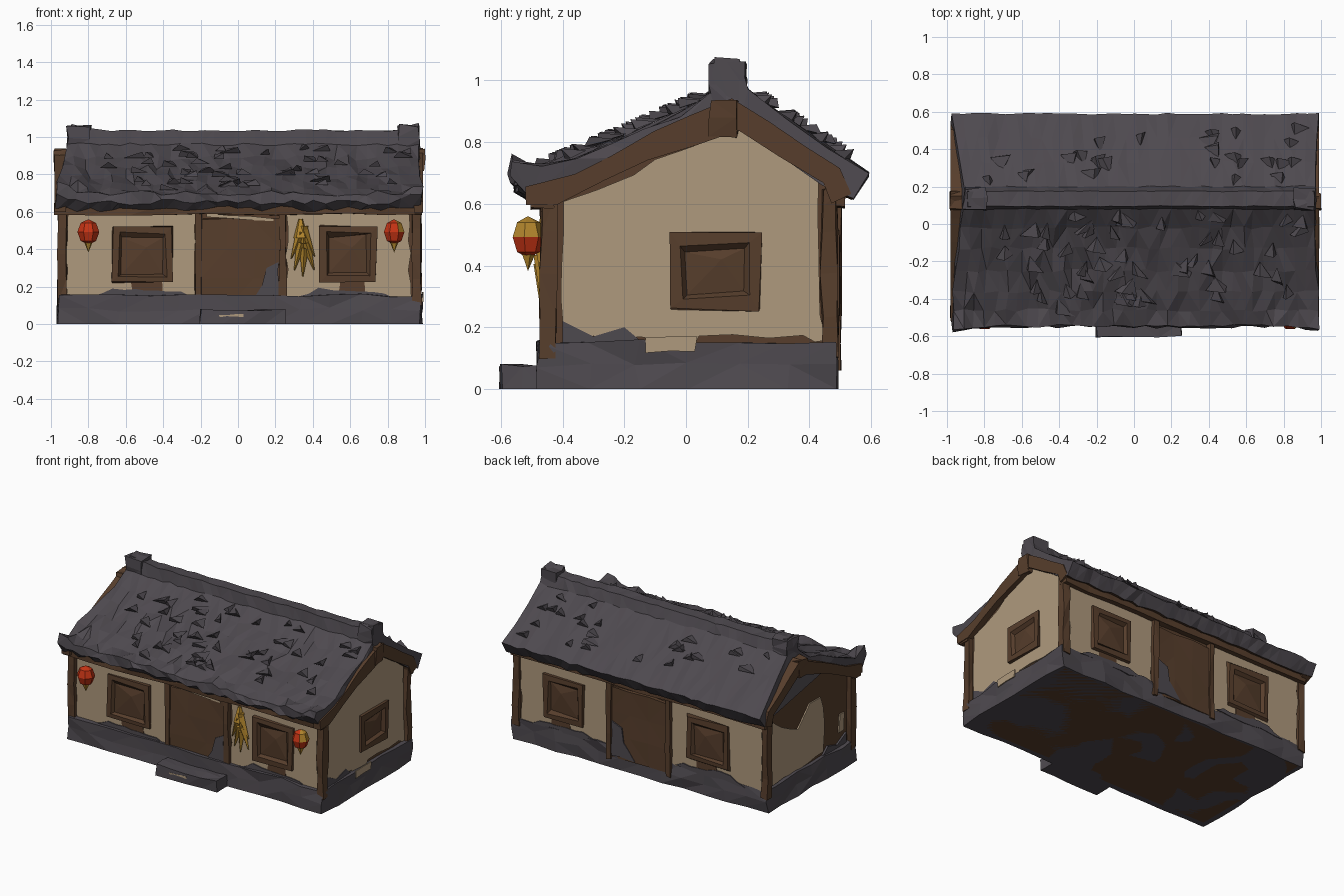
import bpy, bmesh, random
from mathutils import Vector, Matrix

random.seed(7)
if "Cube" in bpy.data.objects:
    bpy.data.objects.remove(bpy.data.objects["Cube"])


def material(name, r, g, b):
    m = bpy.data.materials.new(name)
    m.use_nodes = True
    m.diffuse_color = (r, g, b, 1)
    m.node_tree.nodes["Principled BSDF"].inputs["Base Color"].default_value = (r, g, b, 1)
    return m


SLATE = material("slate grey", .076, .067, .078)
WOOD = material("dark wood", .095, .048, .025)
PLASTER = material("tan plaster", .43, .32, .205)
RED = material("lantern red", .56, .034, .007)
GOLD = material("straw gold", .45, .24, .026)


def jit(a):
    return random.uniform(-a, a)


def finish(name, bm, *mats):
    bmesh.ops.recalc_face_normals(bm, faces=bm.faces)
    me = bpy.data.meshes.new(name)
    bm.to_mesh(me)
    bm.free()
    for m in mats:
        me.materials.append(m)
    ob = bpy.data.objects.new(name, me)
    bpy.context.scene.collection.objects.link(ob)
    return ob


def place(axis, u, v, d):
    return Vector((d, u, v)) if axis == "x" else Vector((u, d, v))


def prism(name, pts, axis, d0, d1, mat):
    """Extrude a (horizontal, z) outline along x or y."""
    bm = bmesh.new()
    a = [bm.verts.new(place(axis, u, v, d0)) for u, v in pts]
    b = [bm.verts.new(place(axis, u, v, d1)) for u, v in pts]
    bm.faces.new(a)
    bm.faces.new(b)
    for i in range(len(pts)):
        j = (i + 1) % len(pts)
        bm.faces.new((a[i], a[j], b[j], b[i]))
    return finish(name, bm, mat)


def ragged(pts, step=.07, amount=.009):
    """Break an outline into short uneven edges."""
    out = []
    for i, p in enumerate(pts):
        a, b = Vector(p), Vector(pts[(i + 1) % len(pts)])
        n = max(1, int((b - a).length / step))
        out += [a.lerp(b, k / n) + Vector((jit(amount), jit(amount))) for k in range(n)]
    return out


def rect(u0, u1, v0, v1):
    return [(u0, v0), (u1, v0), (u1, v1), (u0, v1)]


def worn_box(name, lo, hi, mat, cuts=(1, 1, 1), amount=.006):
    """Box with uneven triangulated faces."""
    lo, hi = Vector(lo), Vector(hi)
    bm = bmesh.new()
    bmesh.ops.create_cube(bm, size=1)
    for ax in range(3):
        for k in range(1, cuts[ax]):
            co, no = Vector(), Vector()
            co[ax], no[ax] = k / cuts[ax] - .5, 1
            bmesh.ops.bisect_plane(bm, geom=bm.verts[:] + bm.edges[:] + bm.faces[:], plane_co=co, plane_no=no)
    for v in bm.verts:
        v.co = Vector([lo[i] + (v.co[i] + .5) * (hi[i] - lo[i]) for i in range(3)])
        floor = v.co.z < .001
        v.co += Vector((jit(amount), jit(amount), 0 if floor else jit(amount)))
    bmesh.ops.triangulate(bm, faces=bm.faces)
    return finish(name, bm, mat)


def window(name, axis, u0, u1, v0, v1, wall, out):
    """Chunky frame with a sunken, crooked shutter."""
    bm = bmesh.new()
    rings = [(0, 0), (0, .02), (.035, .022), (.05, .002)]
    prev = None
    for inset, depth in rings:
        pts = rect(u0 + inset, u1 - inset, v0 + inset, v1 - inset)
        ring = [bm.verts.new(place(axis, u + jit(.008), v + jit(.01), wall + out * depth)) for u, v in pts]
        if prev:
            for i in range(4):
                j = (i + 1) % 4
                bm.faces.new((prev[i], prev[j], ring[j], ring[i]))
        prev = ring
    mid = bm.verts.new(place(axis, (u0 + u1) / 2 + .02, (v0 + v1) / 2 + .04, wall + out * .014))
    for i in range(4):
        bm.faces.new((prev[i], prev[(i + 1) % 4], mid))
    return finish(name, bm, WOOD)


# Timber core with the gable shape
core = [(-.44, 0), (.47, 0), (.47, .66), (.17, .87), (-.12, .77), (-.44, .62)]
prism("timber_core", core, "x", -.93, .95, WOOD)

# Stone base and doorstep
worn_box("stone_base", (-.96, -.475, 0), (.98, .485, .155), SLATE, (12, 6, 2), .011)
worn_box("doorstep", (-.2, -.6, 0), (.25, -.46, .075), SLATE, (4, 2, 1), .007)
prism("doorstep_wear", ragged(rect(-.1, .03, .04, .05), .04, .004), "y", -.605, -.598, PLASTER)

# Corner posts and beams under the eaves
for sx, x in (("right", -.94), ("left", .955)):
    for sy, y in (("front", -.445), ("back", .465)):
        worn_box(sy + "_" + sx + "_post", (x - .025, y - .025, .1), (x + .025, y + .025, .65), WOOD, (1, 1, 4))
worn_box("front_eave_beam", (-.98, -.5, .585), (.985, -.43, .64), WOOD, (10, 1, 1), .006)
worn_box("back_eave_beam", (-.96, .45, .59), (.98, .51, .66), WOOD, (10, 1, 1), .006)

# Front and back walls: plaster, windows, door, door posts
for side, wall, out in (("front", -.44, -1), ("back", .47, 1)):
    for tag, u0, u1 in (("right", -.915, -.225), ("left", .26, .92)):
        prism(f"{side}_{tag}_plaster", ragged(rect(u0, u1, .14, .6)), "y", wall, wall + out * .009, PLASTER)
    for tag, u0, u1 in (("right", -.67, -.35), ("left", .44, .74)):
        window(f"{side}_{tag}_window", "y", u0, u1, .22, .52, wall + out * .007, out)
        prism(f"{side}_{tag}_sill_stain", ragged(rect(u0 + .1, u1 - .06, .15, .23), .05), "y",
              wall, wall + out * .013, WOOD)
        prism(f"{side}_{tag}_stone_stain", ragged([(u0 - .12, .14), (u1 + .1, .14), (u1 + .04, .17), (u0, .19)], .06),
              "y", wall, wall + out * .016, SLATE)
    y0, y1 = sorted((wall, wall + out * .02))
    worn_box(side + "_door", (-.2, y0, .08), (.23, y1, .56), WOOD, (3, 1, 3), .006)
    for x in (-.21, .24):
        worn_box(side + "_door_post", (x - .018, y0 - .012, .06), (x + .018, y1 + .012, .6), WOOD, (1, 1, 3), .005)
    prism(side + "_door_stain", ragged([(.04, .09), (.22, .09), (.22, .33), (.15, .3), (.13, .2)], .06),
          "y", wall + out * .018, wall + out * .027, SLATE)
prism("door_lintel_plaster", ragged([(-.17, .572), (.19, .548), (.19, .565), (-.17, .592)], .1, .003),
      "y", -.46, -.468, PLASTER)

# Gable ends: one fully plastered with a window, one mostly bare timber
left_plaster = [(-.4, .17), (-.13, .17), (-.11, .12), (.02, .12), (.04, .17), (.38, .17), (.42, .15), (.46, .16),
                (.43, .24), (.43, .68), (.17, .845), (-.1, .74), (-.17, .69), (-.4, .61)]
prism("left_gable_plaster", ragged(left_plaster, .1, .006), "x", .95, .959, PLASTER)
window("left_gable_window", "x", -.05, .24, .26, .5, .957, 1)
right_plaster = [(.44, .16), (.44, .62), (.3, .52), (.12, .44), (.06, .5), (0, .57), (-.13, .57), (-.17, .4), (-.15, .17)]
prism("right_gable_plaster", ragged(right_plaster, .08), "x", -.93, -.939, PLASTER)
prism("right_gable_patch", ragged(rect(-.38, -.33, .25, .36), .05), "x", -.93, -.939, PLASTER)
for wall, out in ((.95, 1), (-.93, -1)):
    stain = [(-.4, .15), (-.14, .15), (-.2, .2), (-.3, .17), (-.4, .22)]
    prism("gable_stone_stain", stain, "x", wall, wall + out * .013, SLATE)
prism("left_base_plaster", ragged([(-.13, .12), (.03, .12), (.04, .17), (-.13, .17)], .06, .004), "x", .985, .992, PLASTER)

# Roof shell: profile swept along x, roughened more on the front slope
top = [(-.5, .615), (-.55, .65), (-.545, .70), (-.46, .715), (-.36, .755), (-.25, .79), (-.13, .84), (-.02, .89),
       (.08, .96), (.095, 1.035), (.175, 1.03), (.2, .965), (.33, .87), (.46, .785), (.59, .695), (.54, .62)]
under = [(.44, .66), (.17, .85), (-.12, .75), (-.42, .61)]
loop = top + under
bm = bmesh.new()
rows, N = [], 34
for k in range(N + 1):
    t = k / N
    end = max(0, abs(t - .5) * 2 - .86) / .14
    row = []
    for i, (y, z) in enumerate(loop):
        rise = max(0, z - .7) / .33
        x0, x1 = -.975 + .085 * rise, .985 - .02 * rise
        rough = (.016 if i < 8 else .008) if i < len(top) else 0
        ridge = i in (9, 10)
        if ridge:
            rough = .005
        lift = end * (.038 if ridge else .05 if i in (1, 2) else 0)
        push = -.025 * end if i in (1, 2) else 0
        row.append(bm.verts.new((x0 + t * (x1 - x0) + jit(rough * .7),
                                 y + push + jit(rough * .6), z + lift + jit(rough))))
    rows.append(row)
n = len(loop)
for a, b in zip(rows, rows[1:]):
    for i in range(n):
        f = bm.faces.new((a[i], a[(i + 1) % n], b[(i + 1) % n], b[i]))
        f.material_index = 1 if i >= len(top) - 1 else 0
for r in (rows[0], rows[-1]):
    bm.faces.new(r)
bmesh.ops.triangulate(bm, faces=bm.faces)
finish("roof", bm, SLATE, WOOD)

# Broken tile chips lying on both slopes
bm = bmesh.new()
for i in range(75):
    front = i < 50
    s = random.random()
    y = -.5 + s * .55 if front else .24 + s * .3
    z = .705 + .215 * s + .02 * s * s if front else .94 - .2 * s
    x, w = random.uniform(-.88, .9), random.uniform(.025, .06)
    lean = -1 if front else 1
    spots = [(x - w, y, z), (x + w, y + jit(.03), z), (x + jit(w), y - lean * .07, z + .025),
             (x + jit(w), y + lean * .012, z + .032)]
    v = [bm.verts.new(p) for p in spots]
    for tri in ((0, 1, 3), (1, 2, 3), (2, 0, 3), (0, 2, 1)):
        bm.faces.new([v[q] for q in tri])
finish("tile_chips", bm, SLATE)

# Rake boards following the gables, ridge pendants and ridge end blocks
rake = [(-.52, .6), (-.42, .6), (-.12, .74), (.17, .84), (.45, .67), (.47, .6), (.53, .63), (.5, .71),
        (.15, .94), (-.1, .83), (-.36, .7), (-.52, .66)]
for tag, x0, x1, r0, r1 in (("right", -.982, -.92, -.91, -.79), ("left", .94, .99, .86, .97)):
    prism(tag + "_rake_board", ragged(rake, .12, .006), "x", x0, x1, WOOD)
    worn_box(tag + "_ridge_pendant", (x0 - .004, .08, .82), (x1 + .004, .17, .93), WOOD, (1, 1, 2), .008)
    worn_box(tag + "_ridge_block", (r0, .08, .93), (r1, .19, 1.06), SLATE, (1, 2, 2), .01)


def solid(name, r1, r2, depth, sides, where, mat, tilt=0):
    bm = bmesh.new()
    bmesh.ops.create_cone(bm, cap_ends=True, segments=sides, radius1=r1, radius2=r2, depth=depth,
                          matrix=Matrix.Translation(where) @ Matrix.Rotation(tilt, 4, "Y"))
    return finish(name, bm, mat)


# Hanging lanterns with gold tassels
for tag, x, r in (("right", -.8, .06), ("left", .835, .056)):
    bm = bmesh.new()
    bmesh.ops.create_uvsphere(bm, u_segments=7, v_segments=4, radius=1)
    for f in bm.faces:
        c = f.calc_center_median()
        f.material_index = int(tag == "left" and c.z > .3 and c.x + c.y * .5 > 0)
    for v in bm.verts:
        v.co = Vector((x, -.512, .492)) + Vector((v.co.x * r, v.co.y * .055, v.co.z * .068))
    finish(tag + "_lantern", bm, RED, GOLD)
    solid(tag + "_lantern_tassel", 0, .034, .08, 5, (x, -.512, .422), GOLD)

# Hanging bundle of corn
solid("corn_bundle_top", .04, .012, .1, 5, (.335, -.462, .51), GOLD)
for dx, z, tilt in ((-.03, .42, .35), (.04, .43, -.4), (-.02, .36, .25), (.045, .36, -.3), (.01, .33, .05), (.01, .45, 0)):
    solid("corn_ear", .003, .026, .15, 4, (.34 + dx, -.468, z), GOLD, tilt)
